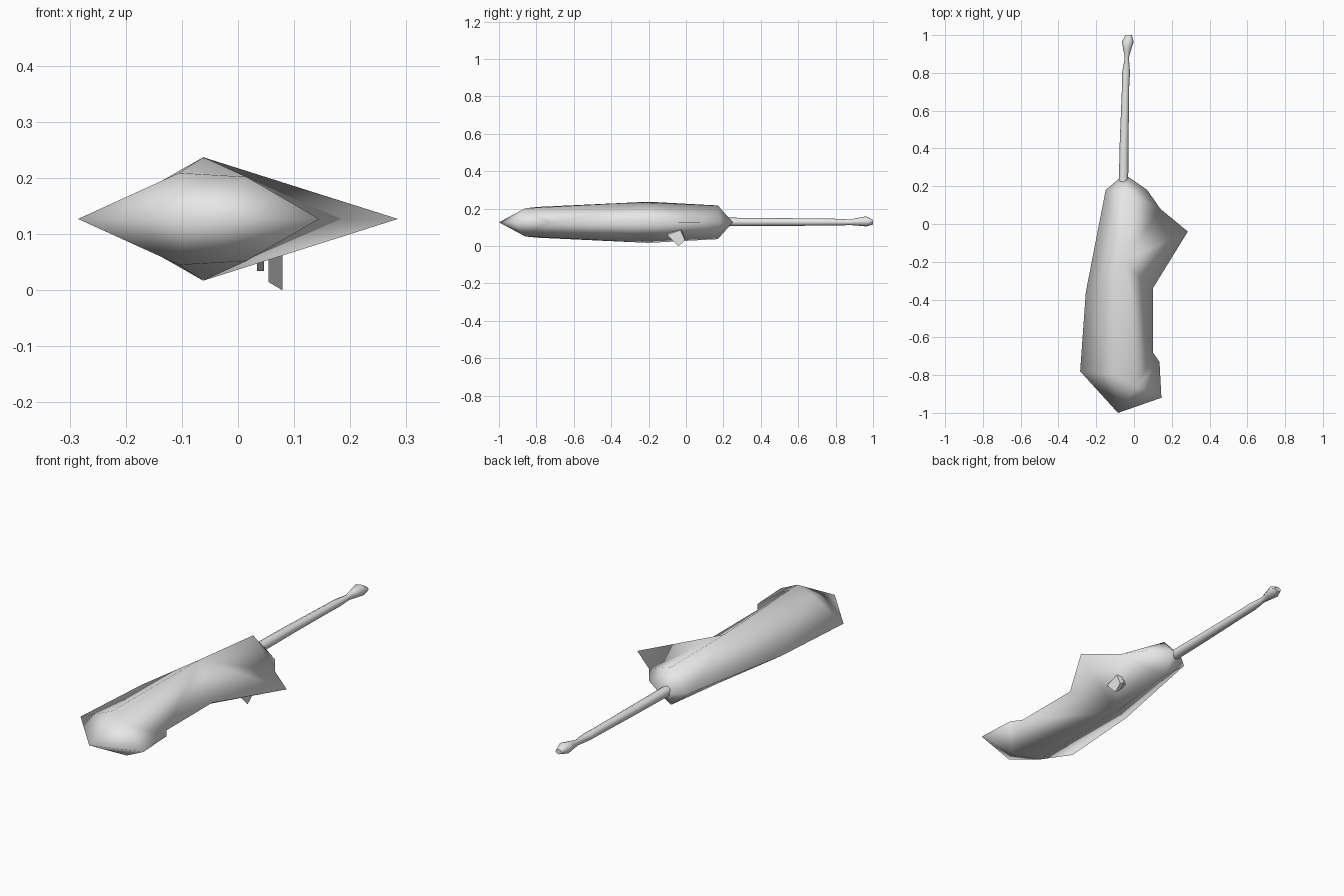
import bpy, bmesh, math
from mathutils import Vector

if "Cube" in bpy.data.objects:
    bpy.data.objects.remove(bpy.data.objects["Cube"])

grey = bpy.data.materials.new("light_grey")
grey.diffuse_color = (0.8, 0.8, 0.8, 1)
grey.use_nodes = True
grey.node_tree.nodes["Principled BSDF"].inputs["Base Color"].default_value = grey.diffuse_color
MID = 0.127  # height of the body's sharp rim


def make(name, verts, faces, angle=None):
    mesh = bpy.data.meshes.new(name)
    mesh.from_pydata(verts, [], faces)
    bm = bmesh.new()
    bm.from_mesh(mesh)
    bmesh.ops.recalc_face_normals(bm, faces=bm.faces)
    bm.to_mesh(mesh)
    bm.free()
    mesh.materials.append(grey)
    obj = bpy.data.objects.new(name, mesh)
    bpy.context.collection.objects.link(obj)
    if angle is None:
        mesh.shade_smooth()
    else:
        bpy.ops.object.select_all(action='DESELECT')
        obj.select_set(True)
        bpy.context.view_layer.objects.active = obj
        bpy.ops.object.shade_smooth_by_angle(angle=math.radians(angle))
    return obj


# body: a flat rim outline with a raised ridge mirrored above and below
rim = [(-.08, .24), (-.03, .25), (.07, .18), (.14, .08), (.285, -.04),
       (.10, -.34), (.10, -.68), (.135, -.73), (.145, -.92),
       (-.085, -1.0), (-.285, -.78), (-.255, -.36), (-.15, .18)]
ridge = [(-.04, .17, .09), (-.062, -.2, .11), (-.105, -.80, .082), (.015, -.86, .075)]
n = len(rim)
a, b, c, d = range(n, n + 4)
top = [(0, 1, a), (1, 2, a), (2, 3, a), (3, b, a), (3, 4, b), (4, 5, b),
       (5, 6, b), (6, d, b), (6, 7, d), (7, 8, d), (8, 9, d), (9, c, d),
       (9, 10, c), (10, 11, c), (11, b, c), (11, 12, b), (12, a, b),
       (12, 0, a), (b, c, d)]
verts = [(x, y, MID) for x, y in rim]
verts += [(x, y, MID + h) for x, y, h in ridge]
verts += [(x, y, MID - h) for x, y, h in ridge]
bottom = [tuple(i + 4 if i >= n else i for i in reversed(f)) for f in top]
make("body", verts, top + bottom)

# rod: rings along y (y, centre x, centre z, half width, half height)
rings = [(.20, -.056, .129, .025, .023), (.45, -.052, .129, .023, .021),
         (.74, -.044, .128, .019, .019), (.80, -.042, .128, .021, .018),
         (.88, -.038, .127, .011, .015), (.92, -.036, .130, .020, .021),
         (.965, -.033, .132, .031, .027), (1.0, -.028, .127, .017, .012)]
SIDES = 8
rv = [(cx + rx * math.cos(2 * math.pi * k / SIDES), y,
       cz + rz * math.sin(2 * math.pi * k / SIDES))
      for y, cx, cz, rx, rz in rings for k in range(SIDES)]
rf = [(r * SIDES + k, r * SIDES + (k + 1) % SIDES,
       (r + 1) * SIDES + (k + 1) % SIDES, (r + 1) * SIDES + k)
      for r in range(len(rings) - 1) for k in range(SIDES)]
rf += [tuple(range(SIDES)), tuple(range(len(rv) - SIDES, len(rv)))]
make("rod", rv, rf, 50)


# prongs under the body: side profiles extruded across x
def prong(name, profile, x0, x1, lift):
    m = len(profile)
    pv = [(x0, y, z + lift) for y, z in profile] + [(x1, y, z) for y, z in profile]
    pf = [tuple(range(m)), tuple(range(m, 2 * m))]
    pf += [(i, (i + 1) % m, m + (i + 1) % m, m + i) for i in range(m)]
    make(name, pv, pf, 30)


prong("large_prong", [(-.10, .06), (-.03, .085), (-.005, .03), (-.04, 0), (-.075, .035)],
      .054, .079, .015)
prong("small_prong", [(-.09, .06), (-.03, .08), (-.02, .045), (-.05, .034)],
      .034, .046, 0)
